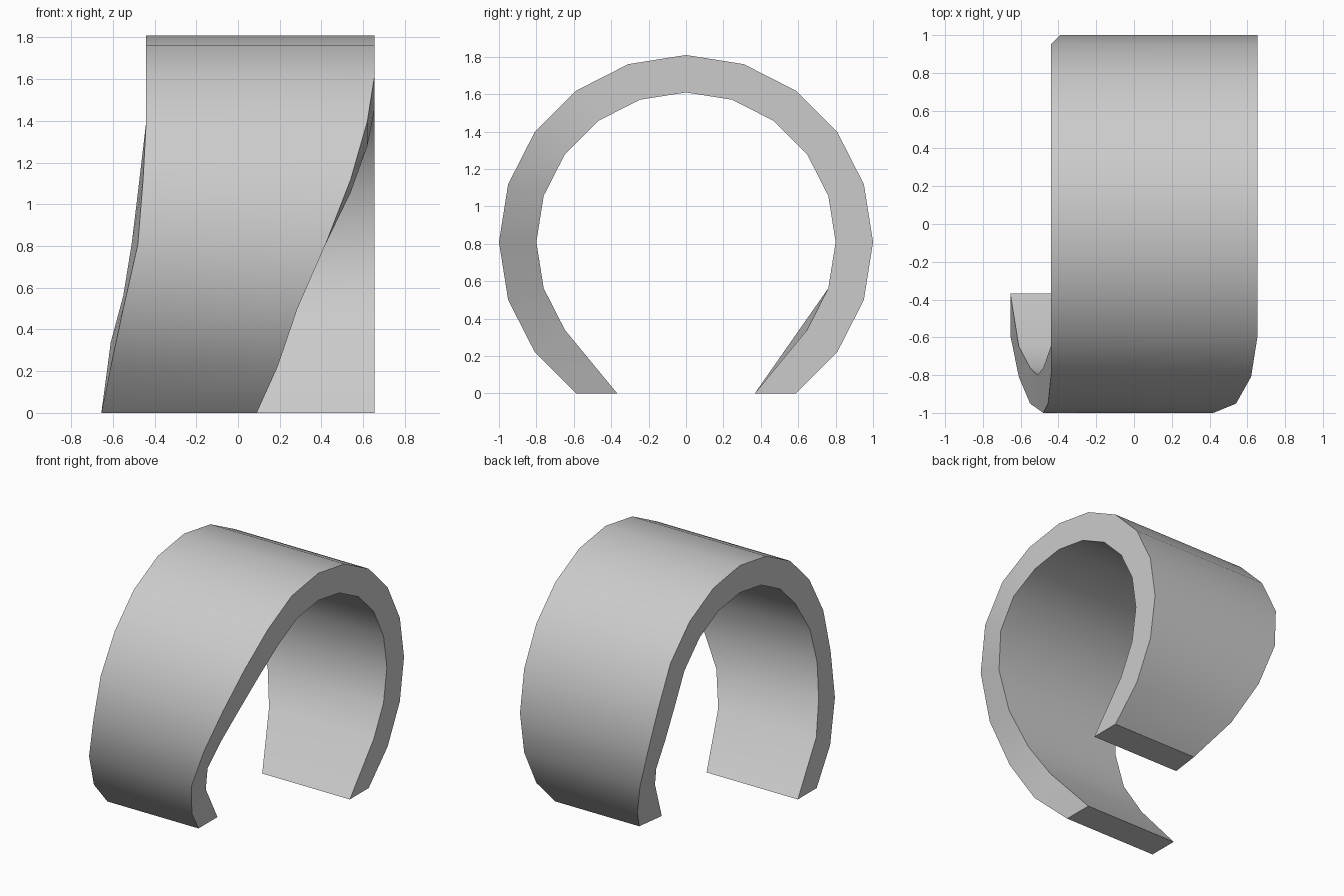
import bpy, bmesh, math

if "Cube" in bpy.data.objects:
    bpy.data.objects.remove(bpy.data.objects["Cube"])

OUTER, INNER, CENTRE_Z = 1.0, 0.8, 0.809
STEPS = 16          # 18 degree segments running from front tip, over the top, to back tip
X_MIN, X_MAX = -0.44, 0.655

# Slanted side edges: x at each step near the tips; straight in between
left_front = [-0.655, -0.61, -0.55, -0.48, -0.455]
left_back = [-0.03, -0.17, -0.29, -0.39]
right_front = [0.09, 0.19, 0.285, 0.42, 0.54, 0.62]
left_front_inner = [-0.655, -0.61, -0.55, -0.51, -0.48]
left_back_inner = [-0.06, -0.18, -0.29, -0.39]


def edge(front, back, middle):
    gap = STEPS + 1 - len(front) - len(back)
    return front + [middle] * gap + back[::-1]


def ring_point(i, radius):
    a = math.radians(-54 + 18 * i)
    return -radius * math.cos(a), CENTRE_Z + radius * math.sin(a)


lo = edge(left_front, left_back, X_MIN)
li = edge(left_front_inner, left_back_inner, X_MIN)
ro = edge(right_front, [], X_MAX)

# Cross-section of four corners at every step of the open band
bm = bmesh.new()
sections = []
for i in range(STEPS + 1):
    yo, zo = ring_point(i, OUTER)
    yi, zi = ring_point(i, INNER)
    if i in (0, STEPS):                 # tips are cut flat on the ground
        zo = zi = 0.0
        yi = math.copysign(0.368, yi)
    yl, zl = ring_point(i, 0.765) if i == STEPS - 1 else (yi, zi)
    corners = [(lo[i], yo, zo), (ro[i], yo, zo), (ro[i], yi, zi), (li[i], yl, zl)]
    sections.append([bm.verts.new(c) for c in corners])

# Skin the sections and close the two tips
for a, b in zip(sections, sections[1:]):
    for k in range(4):
        n = (k + 1) % 4
        bm.faces.new((a[k], a[n], b[n], b[k]))
bm.faces.new(sections[0])
bm.faces.new(sections[-1])
bmesh.ops.recalc_face_normals(bm, faces=bm.faces)

mesh = bpy.data.meshes.new("open_band")
bm.to_mesh(mesh)
bm.free()
band = bpy.data.objects.new("open_band", mesh)
bpy.context.collection.objects.link(band)

# Smooth curved surfaces, sharp rims
bpy.context.view_layer.objects.active = band
band.select_set(True)
bpy.ops.object.shade_smooth_by_angle(angle=math.radians(30))
